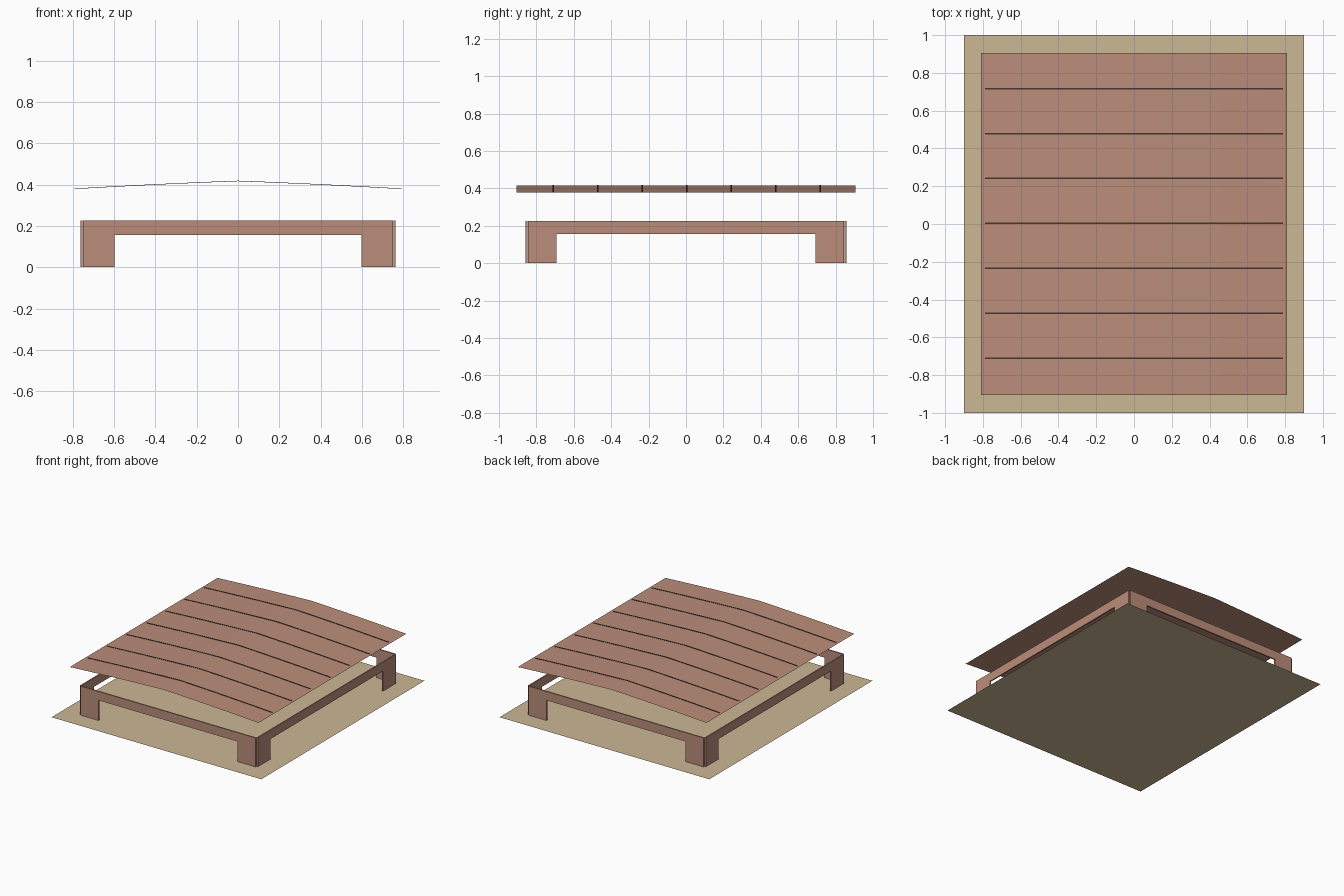
import bpy
import bmesh

cube = bpy.data.objects.get("Cube")
if cube:
    bpy.data.objects.remove(cube, do_unlink=True)


def material(name, color):
    mat = bpy.data.materials.new(name)
    mat.use_nodes = True
    mat.diffuse_color = (*color, 1)
    bsdf = next(n for n in mat.node_tree.nodes if n.type == 'BSDF_PRINCIPLED')
    bsdf.inputs["Base Color"].default_value = (*color, 1)
    return mat


SAND = material("sand", (0.60, 0.48, 0.30))
WOOD = material("reddish wood", (0.50, 0.27, 0.195))
DARK = material("dark gap", (0.06, 0.035, 0.028))


def extrude(name, outline, offset, mat):
    """Sweep an open or closed outline along an offset vector."""
    bm = bmesh.new()
    verts = [bm.verts.new(p) for p in outline]
    face = bm.faces.new(verts)
    geo = bmesh.ops.extrude_face_region(bm, geom=[face])
    moved = [v for v in geo["geom"] if isinstance(v, bmesh.types.BMVert)]
    bmesh.ops.translate(bm, verts=moved, vec=offset)
    bmesh.ops.recalc_face_normals(bm, faces=bm.faces)
    return finish(name, bm, mat)


def finish(name, bm, mat):
    mesh = bpy.data.meshes.new(name)
    bm.to_mesh(mesh)
    bm.free()
    mesh.materials.append(mat)
    obj = bpy.data.objects.new(name, mesh)
    bpy.context.collection.objects.link(obj)
    return obj


# Ground sheet
bm = bmesh.new()
corners = [(-0.9, -1), (0.9, -1), (0.9, 1), (-0.9, 1)]
bm.faces.new([bm.verts.new((x, y, 0)) for x, y in corners])
finish("ground_sheet", bm, SAND)

# Frame sides: thin boards cut into a rail with a leg at each end
HALF_X, HALF_Y = 0.762, 0.857
LEG, RAIL_LOW, RAIL_TOP = 0.165, 0.157, 0.226
THICK, GAP = 0.01, 0.011


def side_outline(half):
    end, inner = half - GAP, half - LEG
    right = [(inner, RAIL_LOW), (inner, 0.001), (end, 0.001), (end, RAIL_TOP)]
    return right + [(-u, z) for u, z in reversed(right)]


for sign, name in ((-1, "front_frame"), (1, "back_frame")):
    extrude(name, [(u, sign * HALF_Y, z) for u, z in side_outline(HALF_X)],
            (0, -sign * THICK, 0), WOOD)
for sign, name in ((-1, "right_frame"), (1, "left_frame")):
    extrude(name, [(sign * HALF_X, u, z) for u, z in side_outline(HALF_Y)],
            (-sign * THICK, 0, 0), WOOD)

# Gently pitched top sheet
HALF_TOP, RIDGE = 0.81, 0.416
STEPS = 12


def top_height(x):
    t = abs(x) / HALF_TOP
    return RIDGE - 0.03 * t - 0.009 * t * t


bm = bmesh.new()
rows = []
for i in range(STEPS + 1):
    x = HALF_TOP * (2 * i / STEPS - 1)
    rows.append([bm.verts.new((x, y, top_height(x))) for y in (-0.905, 0.905)])
for a, b in zip(rows, rows[1:]):
    bm.faces.new((a[0], b[0], b[1], a[1]))
top = finish("pitched_top", bm, WOOD)
top.data.shade_smooth()

# Dark seams between the top boards
STRIP_HALF, SEAM_WIDTH, PROUD = 0.79, 0.008, 0.003
xs = [STRIP_HALF * (2 * i / STEPS - 1) for i in range(STEPS + 1)]
for k in range(-3, 4):
    y = k * 0.238 + 0.003
    upper = [(x, y - SEAM_WIDTH / 2, top_height(x) + PROUD) for x in xs]
    lower = [(x, v, z - PROUD + 0.0005) for x, v, z in reversed(upper)]
    extrude(f"board_seam_{k + 4}", upper + lower, (0, SEAM_WIDTH, 0), DARK)
